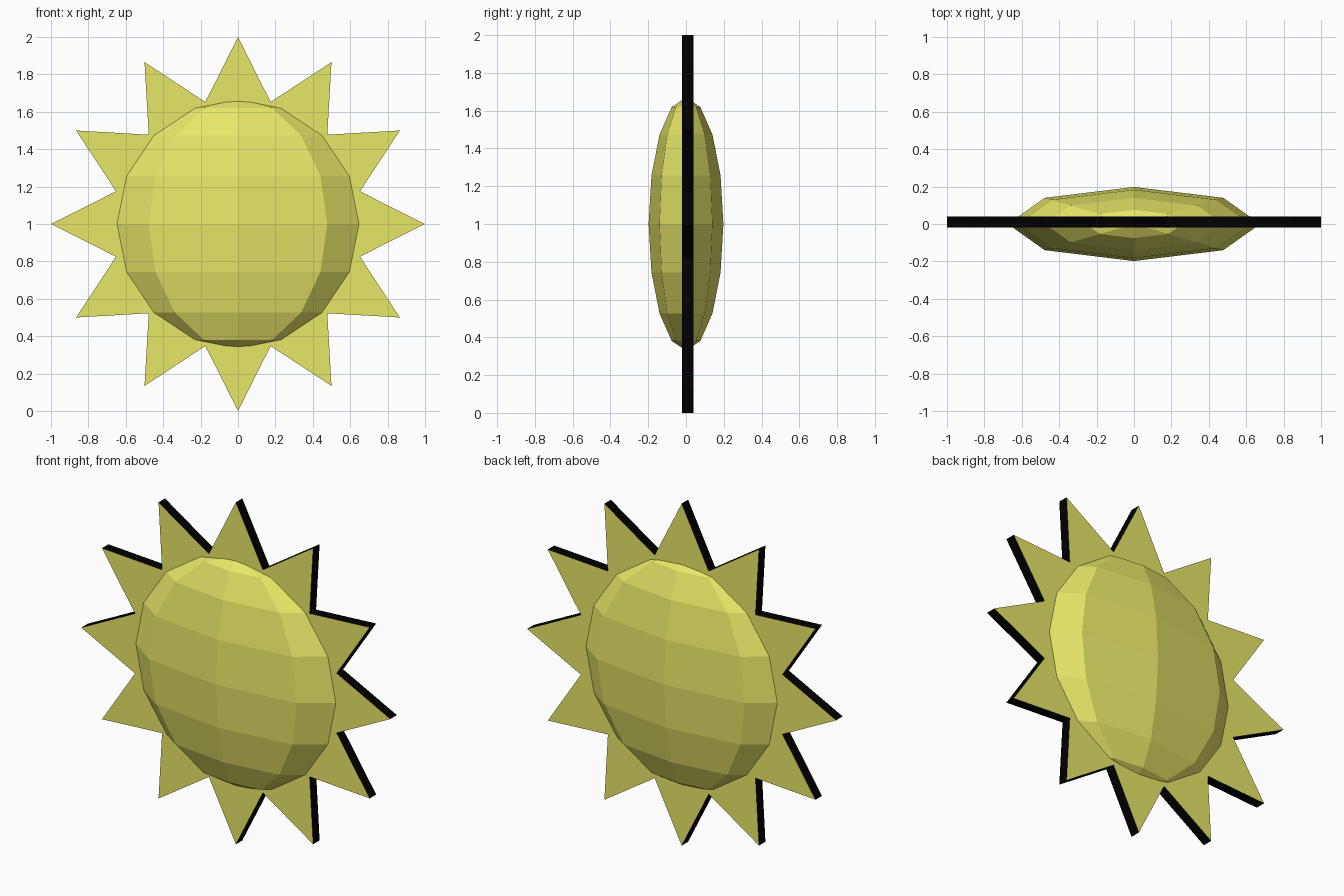
import bpy
import bmesh
import math
from mathutils import Vector

cube = bpy.data.objects.get("Cube")
if cube:
    bpy.data.objects.remove(cube)

CENTRE = Vector((0, 0, 1))
RAYS = 12
OUTER, INNER = 1.0, 0.675
Y_FRONT, Y_BACK = -0.02, 0.04


def make_material(name, colour):
    mat = bpy.data.materials.new(name)
    mat.use_nodes = True
    mat.diffuse_color = colour
    mat.node_tree.nodes["Principled BSDF"].inputs["Base Color"].default_value = colour
    return mat


yellow = make_material("sun yellow", (0.8, 0.8, 0.14, 1))
black = make_material("rim black", (0, 0, 0, 1))


def finish(bm, name, materials):
    bmesh.ops.recalc_face_normals(bm, faces=bm.faces[:])
    mesh = bpy.data.meshes.new(name)
    bm.to_mesh(mesh)
    bm.free()
    for mat in materials:
        mesh.materials.append(mat)
    obj = bpy.data.objects.new(name, mesh)
    bpy.context.collection.objects.link(obj)


def star_corner(bm, i, y):
    radius = INNER if i % 2 else OUTER
    angle = math.pi * i / RAYS
    return bm.verts.new(CENTRE + Vector((radius * math.sin(angle), y, radius * math.cos(angle))))


# Flat slab of pointed rays: yellow front and back, black rim
bm = bmesh.new()
count = 2 * RAYS
front = [star_corner(bm, i, Y_FRONT) for i in range(count)]
back = [star_corner(bm, i, Y_BACK) for i in range(count)]
for ring in (front, back):
    bm.faces.new([ring[i] for i in range(1, count, 2)])
    for tip in range(0, count, 2):
        bm.faces.new((ring[tip - 1], ring[tip], ring[tip + 1]))
for i in range(count):
    j = (i + 1) % count
    rim = bm.faces.new((front[i], front[j], back[j], back[i]))
    rim.material_index = 1
finish(bm, "sun_rays", (yellow, black))

# Flattened faceted disc, domed on both sides
bm = bmesh.new()
bmesh.ops.create_uvsphere(bm, u_segments=8, v_segments=8, radius=1)
bmesh.ops.scale(bm, vec=(0.675, 0.198, 0.67), verts=bm.verts[:])
bmesh.ops.translate(bm, vec=CENTRE, verts=bm.verts[:])
finish(bm, "sun_disc", (yellow,))
